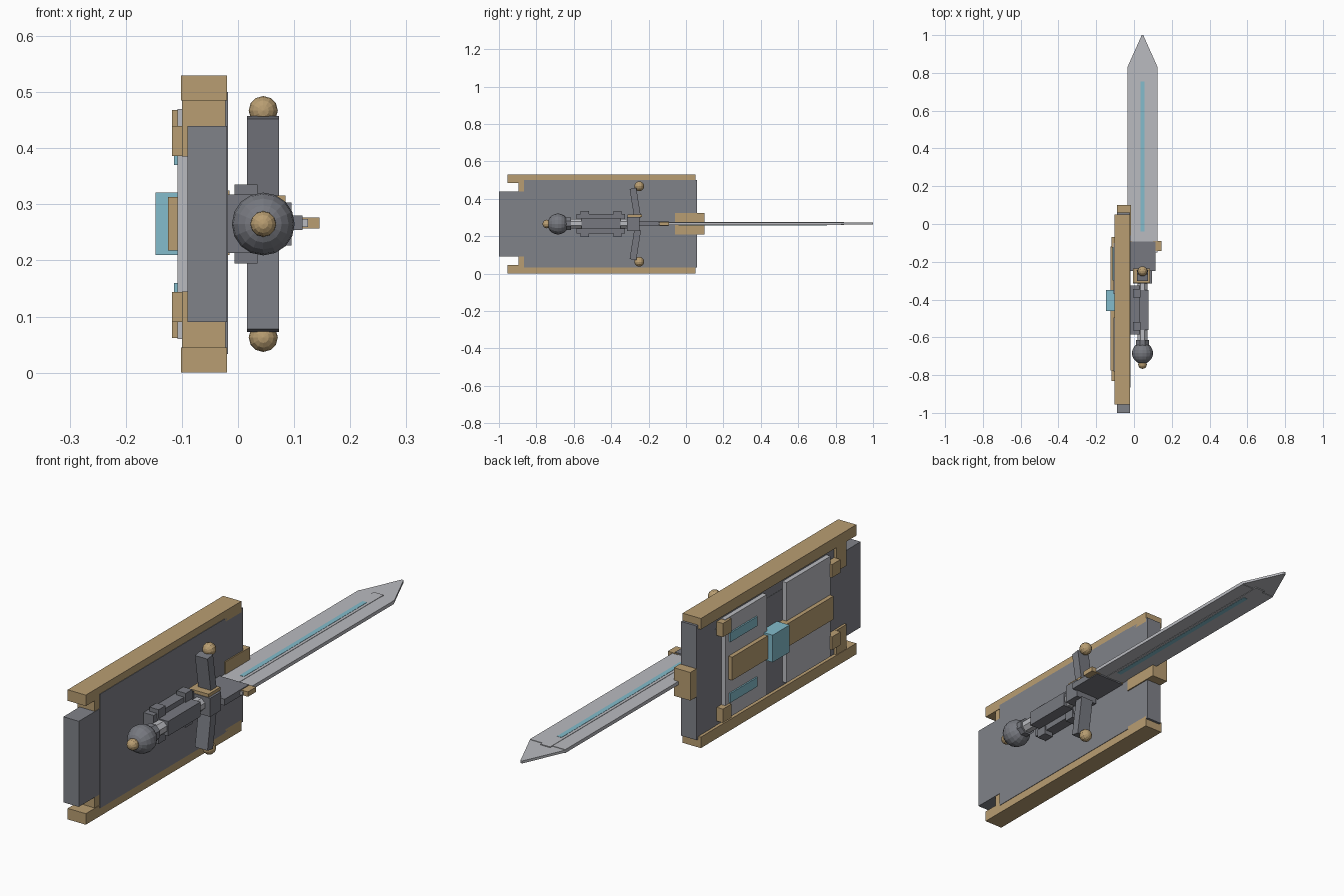
import bpy, bmesh, math
from mathutils import Matrix, Vector

if "Cube" in bpy.data.objects:
    bpy.data.objects.remove(bpy.data.objects["Cube"])


def material(name, rgb):
    m = bpy.data.materials.new(name)
    lin = [((c / 255 + 0.055) / 1.055) ** 2.4 for c in rgb]
    m.diffuse_color = (*lin, 1)
    m.use_nodes = True
    m.node_tree.nodes["Principled BSDF"].inputs["Base Color"].default_value = m.diffuse_color
    return m


STEEL = material("shield grey", (128, 130, 137))
DARK = material("hilt grey", (119, 121, 128))
SILVER = material("silver", (186, 187, 192))
TAN = material("tan gold", (185, 158, 114))
CYAN = material("pale cyan", (131, 188, 204))
AX, AZ = 0.045, 0.267      # sword axis
MID = 0.265                # mirror height of the shield


def finish(name, bm, mat):
    bmesh.ops.recalc_face_normals(bm, faces=bm.faces)
    me = bpy.data.meshes.new(name)
    bm.to_mesh(me)
    bm.free()
    me.materials.append(mat)
    ob = bpy.data.objects.new(name, me)
    bpy.context.collection.objects.link(ob)
    return ob


def box(name, x, y, z, mat, tilt=0):
    """Box from three (min, max) ranges, optionally tilted about x."""
    bm = bmesh.new()
    c = Vector([(r[0] + r[1]) / 2 for r in (x, y, z)])
    s = [r[1] - r[0] for r in (x, y, z)]
    m = Matrix.Translation(c) @ Matrix.Rotation(tilt, 4, 'X') @ Matrix.Diagonal((*s, 1))
    bmesh.ops.create_cube(bm, size=1, matrix=m)
    return finish(name, bm, mat)


def pair(name, x, y, z, mat, tilt=0):
    """Box plus its copy mirrored about the middle height."""
    box(name + "_upper", x, y, z, mat, tilt)
    box(name + "_lower", x, y, (2 * MID - z[1], 2 * MID - z[0]), mat, -tilt)


def ball(name, c, r, mat, seg=16, rings=10):
    bm = bmesh.new()
    m = Matrix.Translation(c) @ Matrix.Rotation(math.pi / 2, 4, 'X')
    bmesh.ops.create_uvsphere(bm, u_segments=seg, v_segments=rings, radius=r, matrix=m)
    return finish(name, bm, mat)


def rod(name, y0, y1, r, mat, sides=8):
    bm = bmesh.new()
    m = (Matrix.Translation((AX, (y0 + y1) / 2, AZ)) @ Matrix.Rotation(math.pi / 2, 4, 'X')
         @ Matrix.Rotation(math.pi / sides, 4, 'Z'))
    bmesh.ops.create_cone(bm, cap_ends=True, segments=sides, radius1=r, radius2=r,
                          depth=y1 - y0, matrix=m)
    return finish(name, bm, mat)


# Shield body
box("shield_core", (-.09, -.02), (-1, -.06), (.09, .44), STEEL)
box("shield_panel", (-.089, -.018), (-.865, -.06), (.033, .50), STEEL)
box("shield_end", (-.09, -.02), (-.06, .06), (.033, .50), STEEL)
pair("shield_rail", (-.102, -.02), (-.955, .05), (.485, .53), TAN)
pair("rail_bracket", (-.10, -.022), (-.895, -.83), (.385, .487), TAN)
box("end_clasp", (-.0895, -.015), (-.06, .10), (.21, .325), TAN)

# Outer face of the shield
box("face_plate_a", (-.108, -.085), (-.37, -.10), (.06, .47), SILVER)
box("face_plate_b", (-.108, -.085), (-.78, -.495), (.06, .47), SILVER)
box("face_bar", (-.125, -.085), (-.775, -.12), (.218, .313), TAN)
box("face_gem", (-.147, -.085), (-.46, -.35), (.21, .321), CYAN)
pair("face_light", (-.114, -.105), (-.30, -.125), (.37, .408), CYAN)
pair("near_stud", (-.118, -.085), (-.125, -.07), (.412, .468), TAN)
pair("far_stud", (-.118, -.085), (-.83, -.775), (.386, .44), TAN)

# Blade with pointed tip, centre ridge and glowing strip
box("blade", (AX - .08, AX + .08), (-.15, .83), (AZ - .007, AZ + .007), SILVER)
bm = bmesh.new()
outline = [(-.08, .83), (.08, .83), (.004, 1), (-.004, 1)]
face = bm.faces.new([bm.verts.new((AX + x, y, AZ - .005)) for x, y in outline])
ext = bmesh.ops.extrude_face_region(bm, geom=[face])["geom"]
bmesh.ops.translate(bm, vec=(0, 0, .010), verts=[v for v in ext if isinstance(v, bmesh.types.BMVert)])
finish("blade_tip", bm, SILVER)
box("blade_ridge", (AX - .022, AX + .022), (-.1, .845), (AZ - .0085, AZ + .0085), SILVER)
box("blade_light", (AX - .01, AX + .01), (-.04, .755), (AZ - .0095, AZ + .0095), CYAN)

# Guard
box("blade_collar", (-.018, .115), (-.25, -.093), (.254, .280), DARK)
for side in (-1, 1):
    xs = sorted((AX + side * .055, AX + side * .10))
    box("collar_prong_" + ("left" if side < 0 else "right"), xs, (-.143, -.09), (.257, .277), TAN)
box("guard_hub", (-.005, .095), (-.315, -.245), (.227, .303), DARK)
box("guard_cap", (-.005, .085), (-.312, -.235), (.302, .316), TAN)
pair("guard_arm", (.016, .073), (-.289, -.253), (.295, .456), DARK, math.radians(9))
for s, n in ((1, "upper"), (-1, "lower")):
    ball("guard_ball_" + n, (AX, -.25, MID + s * .202), .026, TAN, 12, 8)

# Handle, mount and pommel
rod("handle_core", -.63, -.25, .028, SILVER)
box("grip", (.016, .076), (-.56, -.35), (AZ - .030, AZ + .030), DARK)
box("mount", (-.02, .028), (-.585, -.325), (.213, .318), DARK)
for n, y in (("front", (-.563, -.518)), ("back", (-.388, -.345))):
    pair("mount_clamp_" + n, (-.006, .035), y, (.298, .335), DARK)
rod("pommel_collar", -.65, -.615, .036, DARK)
ball("pommel", (AX, -.684, .265), .056, DARK)
ball("pommel_cap", (AX, -.744, .265), .023, TAN, 12, 8)
